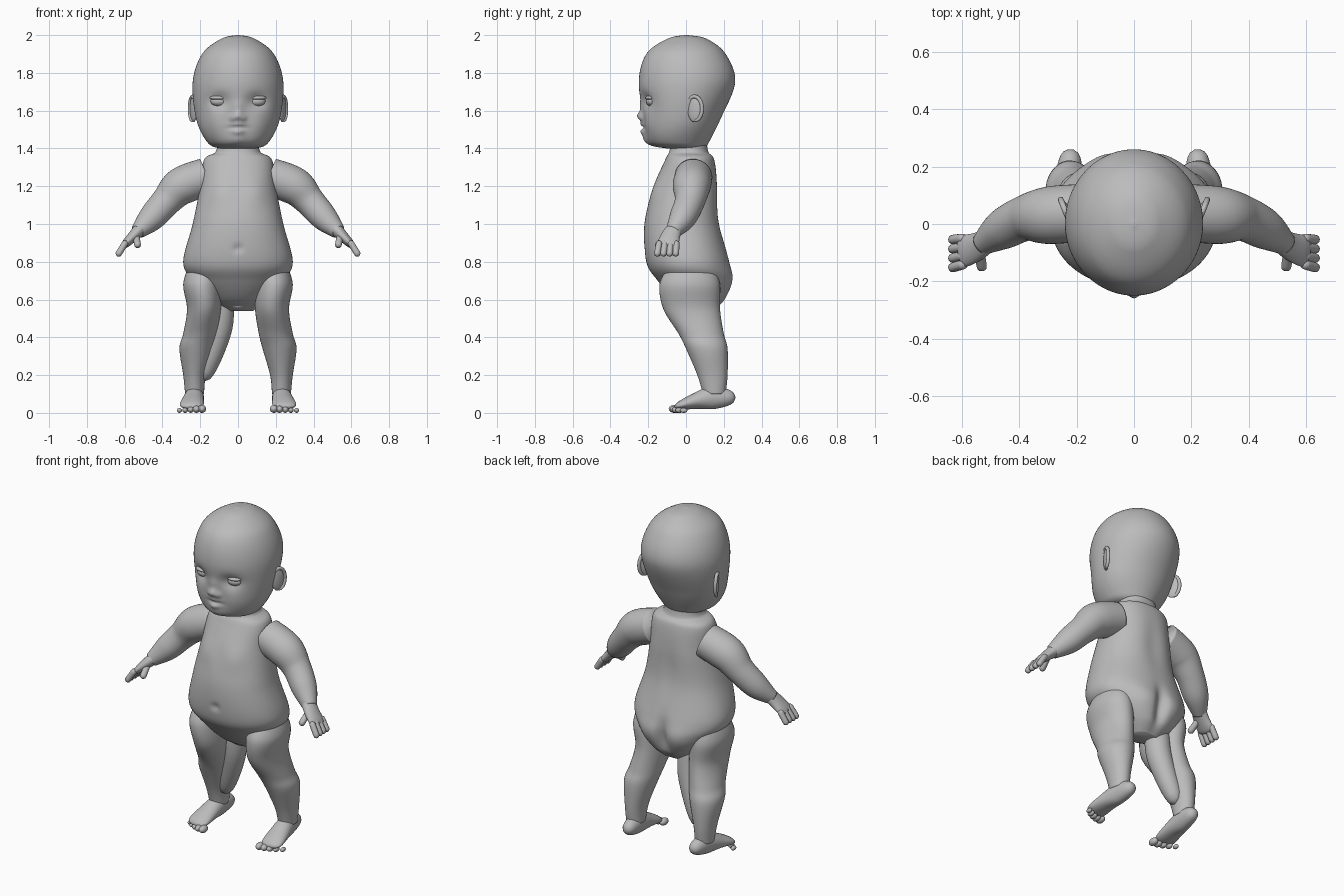
import bpy, bmesh
from math import cos, sin, pi, exp, copysign
from mathutils import Vector, Matrix

cube = bpy.data.objects.get("Cube")
if cube:
    bpy.data.objects.remove(cube, do_unlink=True)

X_AXIS, Y_AXIS, Z_AXIS = Matrix.Identity(3)

vinyl = bpy.data.materials.new("matte grey vinyl")
vinyl.use_nodes = True
vinyl.diffuse_color = (.5, .5, .5, 1)
shader = vinyl.node_tree.nodes["Principled BSDF"]
shader.inputs["Base Color"].default_value = vinyl.diffuse_color


def finish(name, bm, mirror):
    """Turn a bmesh into a smooth object, optionally mirrored across x."""
    bmesh.ops.recalc_face_normals(bm, faces=bm.faces)
    mesh = bpy.data.meshes.new(name)
    bm.to_mesh(mesh)
    bm.free()
    mesh.shade_smooth()
    mesh.materials.append(vinyl)
    part = bpy.data.objects.new(name, mesh)
    bpy.context.collection.objects.link(part)
    if mirror:
        part.modifiers.new("Mirror", 'MIRROR')
    return part


def hermite(start, end, slope_in, slope_out, t):
    """Cubic blend of two values with given slopes at both ends."""
    ease = t * t * (3 - 2 * t)
    bend = t * (1 - t)
    return start + (end - start) * ease + bend * ((1 - t) * slope_in - t * slope_out)


def spline(keys, steps):
    """Smooth interpolation through a list of equally long tuples."""
    padded = [keys[0], *keys, keys[-1]]
    samples = []
    for group in zip(padded, padded[1:], padded[2:], padded[3:]):
        for step in range(steps):
            samples.append([hermite(start, end, (end - before) / 2, (after - start) / 2, step / steps)
                            for before, start, end, after in zip(*group)])
    samples.append(keys[-1])
    return samples


def loft(name, keys, ref=X_AXIS, tangent=None, steps=8, segments=40, power=2,
         rounded=False, mirror=True):
    """Skin oval rings; a key is x, y, z, radius along ref and, if oval, the other radius."""
    rings = spline(keys, steps)
    last = len(rings) - 1
    bm = bmesh.new()
    loops = []
    for index, (x, y, z, radius, *other) in enumerate(rings):
        previous, following = rings[max(index - 1, 0)], rings[min(index + 1, last)]
        along = tangent or (Vector(following[:3]) - Vector(previous[:3])).normalized()
        side = (ref - along * ref.dot(along)).normalized()
        depth = along.cross(side) * (other[0] if other else radius)
        side = side * radius
        scale = max(.06, 1 - (2 * index / last - 1) ** 6) ** .5 if rounded else 1
        loop = []
        for k in range(segments):
            c, s = cos(2 * pi * k / segments), sin(2 * pi * k / segments)
            u = copysign(abs(c) ** (2 / power), c) * scale
            v = copysign(abs(s) ** (2 / power), s) * scale
            loop.append(bm.verts.new(Vector((x, y, z)) + side * u + depth * v))
        loops.append(loop)
    for low, high in zip(loops, loops[1:]):
        for k in range(segments):
            bm.faces.new((low[k - 1], low[k], high[k], high[k - 1]))
    bm.faces.new(loops[0])
    bm.faces.new(loops[-1])
    return finish(name, bm, mirror)


def stack(name, rows, power):
    """Upright loft from rows of height, half width, front y, back y."""
    keys = [(0, (front + back) / 2, z, width, (back - front) / 2)
            for z, width, front, back in rows]
    return loft(name, keys, tangent=Z_AXIS, steps=16, segments=128, power=power, mirror=False)


def capsule(name, points, radius, ref=Y_AXIS):
    """Round-ended tube of constant radius."""
    loft(name, [(*point, radius) for point in points], ref, segments=16, rounded=True)


def ball(name, centre, radii, turn=0):
    """Mirrored ellipsoid, turned about the vertical."""
    bm = bmesh.new()
    placement = Matrix.LocRotScale(Vector(centre), Matrix.Rotation(turn, 3, 'Z'), Vector(radii))
    bmesh.ops.create_uvsphere(bm, u_segments=32, v_segments=20, radius=1, matrix=placement)
    finish(name, bm, True)


def bulge(part, z, reach, push, x=0, wide=1, facing=-1):
    """Softly push the front (or back) outwards, equally on both sides."""
    for vertex in part.data.vertices:
        if vertex.co.y * facing > 0:
            across = (abs(vertex.co.x) - x) / wide
            distance = Vector((across, vertex.co.z - z)).length / reach
            vertex.co.y += facing * push * exp(-distance ** 2)


# Head with sculpted face
head = stack("head", [
    (1.4, .1, -.1, .1), (1.43, .16, -.2, .12), (1.55, .22, -.22, .18),
    (1.75, .24, -.25, .26), (1.9, .19, -.21, .21), (1.98, .09, -.1, .11),
    (2, .01, -.01, .01)], power=2)
eye_x, eye_z, mouth_z, nose_z = .1, 1.65, 1.51, 1.57
bulge(head, x=.12, z=1.53, reach=.07, push=.015)                        # cheeks
bulge(head, x=eye_x, z=eye_z, reach=.04, push=-.025, wide=1.3)          # eye sockets
bulge(head, z=nose_z + .05, reach=.03, push=.01)                        # nose bridge
bulge(head, z=nose_z, reach=.025, push=.035)                            # nose tip
bulge(head, x=.03, z=nose_z - .01, reach=.015, push=.015)               # nostrils
bulge(head, z=mouth_z + .016, reach=.02, push=.02, wide=2)              # upper lip
bulge(head, z=mouth_z - .018, reach=.02, push=.02, wide=1.6)            # lower lip
bulge(head, z=mouth_z, reach=.01, push=-.014, wide=4)                   # mouth line
bulge(head, z=1.45, reach=.04, push=.015)                               # chin

# Eyes and lids
ball("eye", (eye_x, -.18, eye_z), (.045, .032, .028))
ball("upper_eyelid", (eye_x, -.18, eye_z + .018), (.05, .036, .014))

# Ears with a raised rim
ear_turn, ear_z = -.4, 1.61
ball("ear", (.235, .045, ear_z), (.013, .04, .07), ear_turn)
rim = []
for k in range(9):
    angle = pi * (k / 6 - .5)
    reach_back = .04 * cos(angle)
    rim.append((.24 - reach_back * sin(ear_turn), .045 + reach_back, ear_z + .065 * sin(angle)))
capsule("ear_rim", rim, .01, X_AXIS)

# Torso with neck
torso = stack("torso", [
    (.54, .08, .04, .15), (.6, .15, -.06, .21), (.7, .24, -.15, .24),
    (.8, .29, -.21, .23), (1, .24, -.22, .18), (1.2, .2, -.17, .17),
    (1.34, .18, -.11, .15), (1.38, .12, -.09, .12), (1.43, .11, -.08, .11)], power=2.2)
bulge(torso, z=.87, reach=.02, push=-.014)                              # navel
bulge(torso, x=.1, z=1.17, reach=.07, push=.01)                         # chest
bulge(torso, x=.11, z=.7, reach=.08, push=.015, facing=1)               # buttocks
bulge(torso, z=.68, reach=.1, push=-.035, wide=.35, facing=1)           # cleft
bulge(torso, z=1.1, reach=.15, push=-.01, wide=.4, facing=1)            # spine

# Arms
loft("arm", [
    (.17, .04, 1.25, .1), (.3, .03, 1.2, .1), (.38, .02, 1.12, .08),
    (.46, -.02, 1.03, .07), (.53, -.07, .96, .04)], ref=Y_AXIS)

# Hands
loft("palm", [(.5, -.05, .99, .04, .04), (.55, -.08, .94, .05, .03), (.61, -.1, .88, .06, .02)],
     ref=Y_AXIS, rounded=True)
for number, finger in enumerate(("index", "middle", "ring", "little")):
    y = -.14 + .03 * number
    capsule(finger + "_finger", [(.59, y, .91), (.64, y * 1.1, .83)], .017)
capsule("thumb", [(.54, -.09, .94), (.53, -.16, .88)], .018, X_AXIS)

# Legs, the right one fuller on its inner side
loft("leg", [
    (.18, .03, .78, .08, .12), (.19, .02, .68, .1, .16), (.18, .03, .55, .09, .15),
    (.2, .08, .42, .09, .12), (.22, .11, .34, .09, .11), (.23, .14, .2, .06, .08),
    (.23, .15, .1, .05, .06)], tangent=Z_AXIS)
loft("right_inner_calf", [
    (-.1, .08, .65, .07), (-.1, .1, .45, .07), (-.19, .14, .17, .05)],
    rounded=True, mirror=False)

# Feet and toes
loft("foot", [
    (.22, .26, .08, .04, .04), (.23, .14, .08, .05, .06),
    (.24, .04, .06, .06, .04), (.25, -.06, .03, .07, .02)], rounded=True)
for number, toe in enumerate(("big", "second", "third", "fourth", "little")):
    size = .021 - .002 * number
    ball(toe + "_toe", (.19 + .03 * number, -.06 + .003 * number ** 2, size),
         (size, size * 1.5, size))
